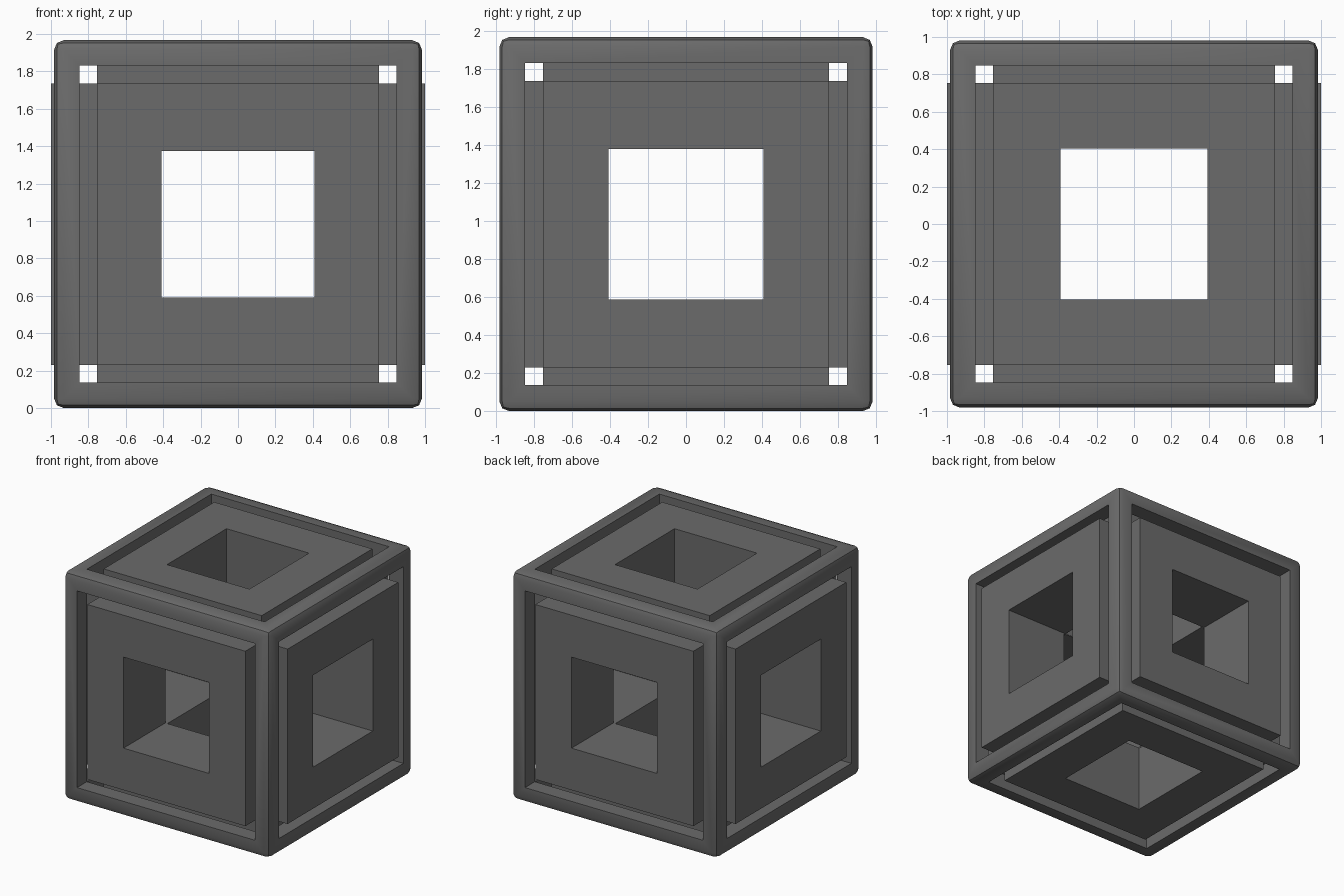
import bpy, bmesh
from mathutils import Vector

if "Cube" in bpy.data.objects:
    bpy.data.objects.remove(bpy.data.objects["Cube"])

MID = Vector((0, 0, 0.983))   # centre of the cube

# dark grey material shared by both parts
grey = bpy.data.materials.new("dark_grey")
grey.diffuse_color = (0.147, 0.147, 0.147, 1)
grey.use_nodes = True
grey.node_tree.nodes["Principled BSDF"].inputs["Base Color"].default_value = grey.diffuse_color


def add_object(name, bm):
    mesh = bpy.data.meshes.new(name)
    bmesh.ops.recalc_face_normals(bm, faces=bm.faces)
    bm.to_mesh(mesh)
    bm.free()
    mesh.materials.append(grey)
    ob = bpy.data.objects.new(name, mesh)
    ob.location = MID
    bpy.context.collection.objects.link(ob)
    return ob


def box(name, half):
    bm = bmesh.new()
    bmesh.ops.create_cube(bm, size=2)
    bmesh.ops.scale(bm, vec=half, verts=bm.verts)
    return add_object(name, bm)


def six_armed_block(name, core, reach):
    """Cube whose six faces are each pushed straight out to reach[axis]."""
    bm = bmesh.new()
    bmesh.ops.create_cube(bm, size=2 * core)
    for face in bmesh.ops.extrude_discrete_faces(bm, faces=bm.faces[:])["faces"]:
        n = face.calc_center_median().normalized()
        dist = sum(abs(n[i]) * reach[i] for i in range(3)) - core
        bmesh.ops.translate(bm, vec=n * dist, verts=face.verts)
    return add_object(name, bm)


def activate(ob):
    bpy.ops.object.select_all(action='DESELECT')
    ob.select_set(True)
    bpy.context.view_layer.objects.active = ob


def cut(ob, cutter):
    activate(ob)
    m = ob.modifiers.new("cut", 'BOOLEAN')
    m.operation, m.solver, m.object = 'DIFFERENCE', 'EXACT', cutter
    bpy.context.view_layer.update()
    bpy.ops.object.modifier_apply(modifier=m.name)
    bpy.data.objects.remove(cutter)


# outer frame: rounded cube, opened on all six sides
frame = box("outer_frame", (0.983, 0.981, 0.983))
activate(frame)
bev = frame.modifiers.new("round", 'BEVEL')
bev.width, bev.segments = 0.05, 2
bpy.ops.object.modifier_apply(modifier=bev.name)
cut(frame, six_armed_block("frame_cutter", 0.847, (1.3, 1.3, 1.3)))
activate(frame)
bpy.ops.object.shade_smooth_by_angle(angle=0.7)

# inner block: six raised square panels on a solid core
core = six_armed_block("inner_block", 0.753, (1.0, 0.975, 0.975))

# square tunnels through the block along each axis
for half in ((1.3, 0.407, 0.396), (0.408, 1.3, 0.392), (0.393, 0.405, 1.3)):
    cut(core, box("tunnel_cutter", half))
